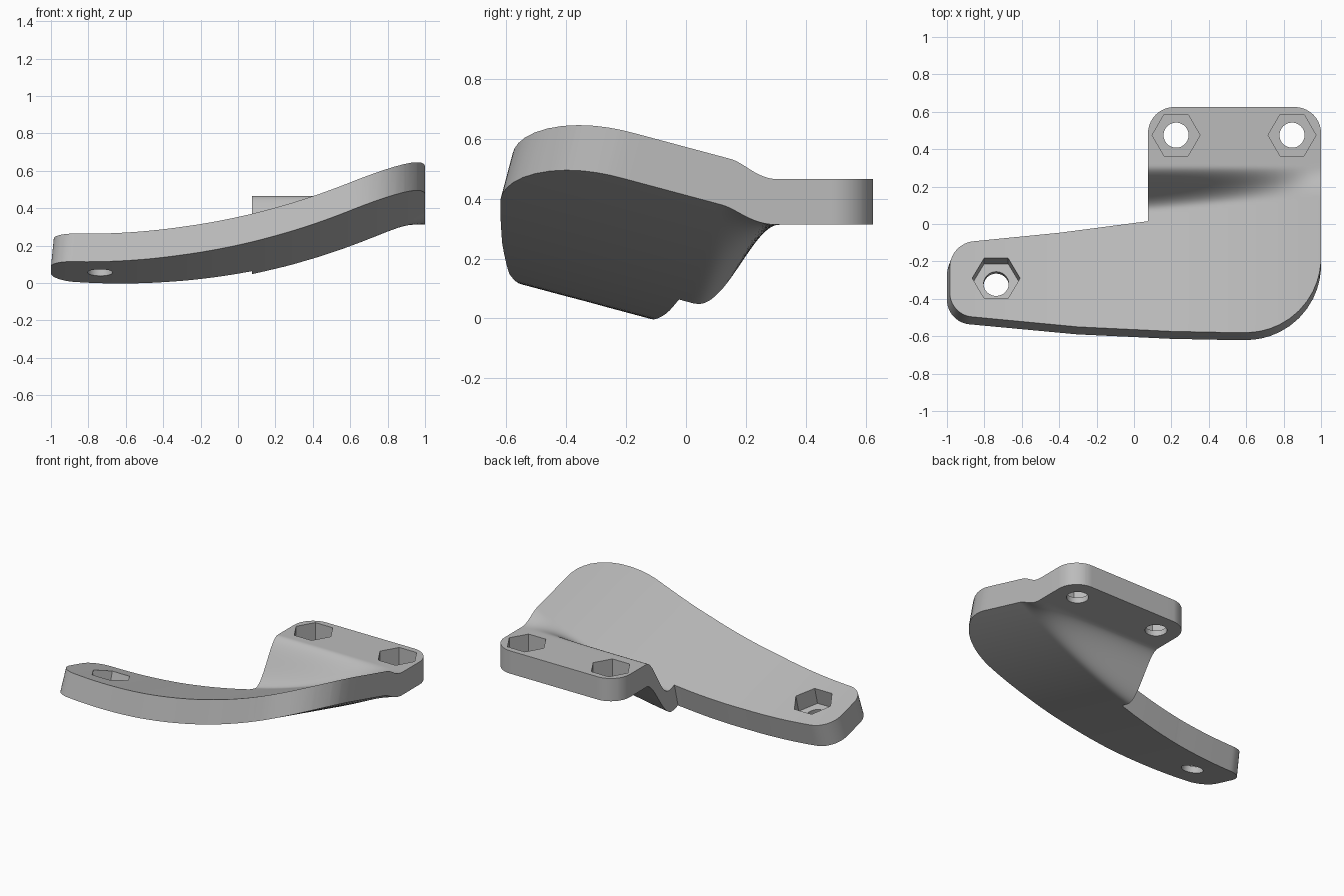
import bpy, bmesh, math
from mathutils import Vector, Matrix

cube = bpy.data.objects.get("Cube")
if cube:
    bpy.data.objects.remove(cube, do_unlink=True)

PAD_TOP, PAD_THICK = 0.465, 0.152
TILT = 0.268
RADIUS, LOW_X, LOW_Z = 3.55, -0.72, 0.128

grey = bpy.data.materials.new("light_grey")
grey.use_nodes = True
grey.diffuse_color = (0.5, 0.5, 0.5, 1)
grey.node_tree.nodes["Principled BSDF"].inputs["Base Color"].default_value = (0.5, 0.5, 0.5, 1)


def ease(a, b, v):
    t = min(1, max(0, (v - a) / (b - a)))
    return t * t * (3 - 2 * t)


def arm_height(x, y):
    # Tilted sheet bent along a large arc
    return LOW_Z + RADIUS - math.sqrt(RADIUS**2 - (x - LOW_X)**2) - TILT * y


def top_point(x, y):
    k = ease(0.06 + 0.09 * x, 0.31, y)
    return Vector((x, y, arm_height(x, y) * (1 - k) + PAD_TOP * k))


def bottom_point(x, y):
    # The arm's walls lean with its tilt, the pad's walls are upright
    x -= 0.015 * max(0, -x)
    y -= 0.04 * (1 - ease(0, 0.12, y))
    k = ease(0.02 + 0.10 * x, 0.31, y)
    z = (arm_height(x, y) - 0.161) * (1 - k) + (PAD_TOP - PAD_THICK) * k
    return Vector((x, y, z))


def rounded(corners, steps=12):
    """Outline from (x, y, corner radius)."""
    out = []
    for i, (x, y, r) in enumerate(corners):
        p = Vector((x, y, 0))
        if not r:
            out.append(p)
            continue
        a = (Vector((*corners[i - 1][:2], 0)) - p).normalized()
        b = (Vector((*corners[(i + 1) % len(corners)][:2], 0)) - p).normalized()
        half = a.angle(b) / 2
        centre = p + (a + b).normalized() * r / math.sin(half)
        start = p + a * r / math.tan(half) - centre
        end = p + b * r / math.tan(half) - centre
        for s in range(steps + 1):
            out.append(centre + start.lerp(end, s / steps).normalized() * r)
    return out


# Bracket plate: flat outline, diced, then bent to shape
outline = rounded([
    (-0.985, -0.485, 0.13), (-0.3, -0.55, 0), (0.2, -0.574, 0), (0.5, -0.58, 0),
    (1, -0.58, 0.4), (1, 0.625, 0.14), (0.075, 0.625, 0.14),
    (0.075, 0.015, 0), (-0.4, -0.047, 0), (-0.985, -0.105, 0.14)])
bm = bmesh.new()
face = bm.faces.new([bm.verts.new(p) for p in outline])
grown = bmesh.ops.extrude_face_region(bm, geom=[face])
for v in grown["geom"]:
    if isinstance(v, bmesh.types.BMVert):
        v.co.z = 1


def slice_at(axis, value):
    co, no = Vector(), Vector()
    co[axis], no[axis] = value, 1
    bmesh.ops.bisect_plane(bm, geom=bm.verts[:] + bm.edges[:] + bm.faces[:],
                           dist=1e-5, plane_co=co, plane_no=no)


slice_at(0, 0.075)
for i in range(1, 40):
    slice_at(0, -1 + i * 0.05 + 0.003)
for i in range(1, 40):
    slice_at(1, -0.1 + i * 0.0125 if i > 8 else -0.6 + i * 0.075)
for v in bm.verts:
    x, y, z = v.co
    v.co = top_point(x, y) if z > 0.5 else bottom_point(x, y)
bmesh.ops.recalc_face_normals(bm, faces=bm.faces[:])
mesh = bpy.data.meshes.new("bracket_plate")
bm.to_mesh(mesh)
bm.free()
plate = bpy.data.objects.new("bracket_plate", mesh)
bpy.context.collection.objects.link(plate)
mesh.materials.append(grey)


def cutter(name, sides, radius, low, high, frame):
    cm = bmesh.new()
    bmesh.ops.create_cone(cm, cap_ends=True, segments=sides, radius1=radius, radius2=radius,
                          depth=high - low, matrix=Matrix.Translation((0, 0, (low + high) / 2)))
    if sides == 6:
        # Points of the hexagon lie along x
        bmesh.ops.rotate(cm, verts=cm.verts, matrix=Matrix.Rotation(math.radians(30), 3, "Z"))
        if max(v.co.x for v in cm.verts) < radius * 0.95:
            bmesh.ops.rotate(cm, verts=cm.verts, matrix=Matrix.Rotation(math.radians(30), 3, "Z"))
    cm.transform(frame)
    me = bpy.data.meshes.new(name)
    cm.to_mesh(me)
    cm.free()
    me.materials.append(grey)
    ob = bpy.data.objects.new(name, me)
    ob.hide_render = True
    bpy.context.collection.objects.link(ob)
    return ob


# Bolt holes with hexagonal nut pockets
bpy.context.view_layer.objects.active = plate
plate.select_set(True)
for x, y in ((0.225, 0.475), (0.845, 0.475), (-0.737, -0.29)):
    lean = math.atan(TILT) if y < 0 else 0
    frame = Matrix.Translation(top_point(x, y)) @ Matrix.Rotation(-lean, 4, "X")
    for tool in (cutter("nut_pocket_cutter", 6, 0.128, -0.115, 0.15, frame),
                 cutter("bolt_hole_cutter", 48, 0.067, -0.35, 0.1, frame)):
        mod = plate.modifiers.new("hole", "BOOLEAN")
        mod.operation, mod.solver, mod.object = "DIFFERENCE", "EXACT", tool
        bpy.ops.object.modifier_apply(modifier=mod.name)
        bpy.data.objects.remove(tool, do_unlink=True)

bpy.ops.object.select_all(action="DESELECT")
plate.select_set(True)
bpy.ops.object.shade_smooth_by_angle(angle=math.radians(30))
